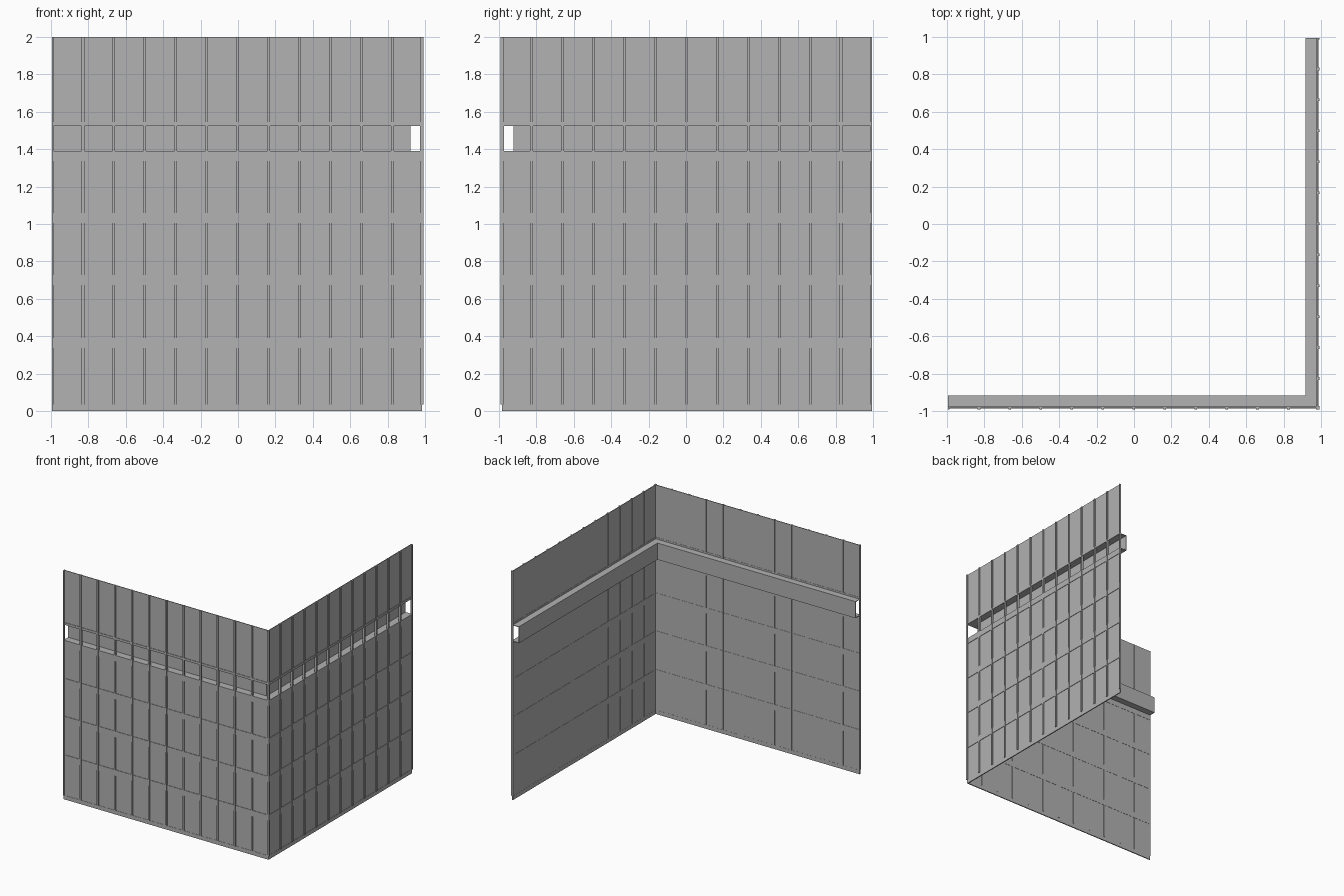
import bpy
import bmesh
from mathutils import Vector

if "Cube" in bpy.data.objects:
    bpy.data.objects.remove(bpy.data.objects["Cube"], do_unlink=True)

GREY = (0.445, 0.445, 0.445, 1.0)
steel = bpy.data.materials.new("grey_steel")
steel.use_nodes = True
steel.diffuse_color = GREY
steel.node_tree.nodes["Principled BSDF"].inputs["Base Color"].default_value = GREY

END = -0.995        # free end of each wall
OUT = 0.992         # outermost depth
SHEET_IN, SHEET_OUT = 0.977, 0.983
TRAY_IN = 0.918
TRAY_LOW, TRAY_HIGH = 1.39, 1.525
SKIN = 0.005


def add_box(bm, low, high):
    low, high = Vector(low), Vector(high)
    verts = bmesh.ops.create_cube(bm, size=1)["verts"]
    for v in verts:
        v.co = (low + high) / 2 + v.co * (high - low)


def build(name, boxes):
    """Boxes are (along0, along1, depth0, depth1, z0, z1); made for both walls."""
    for side in ("front", "side"):
        bm = bmesh.new()
        for a0, a1, d0, d1, z0, z1 in boxes:
            if side == "front":
                add_box(bm, (a0, -d1, z0), (a1, -d0, z1))
            else:
                add_box(bm, (d0, -a1, z0), (d1, -a0, z1))
        mesh = bpy.data.meshes.new(f"{side}_{name}")
        bm.to_mesh(mesh)
        bm.free()
        mesh.materials.append(steel)
        obj = bpy.data.objects.new(f"{side}_{name}", mesh)
        bpy.context.collection.objects.link(obj)


# Base strip under each wall
build("base_strip", [(END, 0.985, 0.976, 0.985, 0, 0.035)])

# Wall sheets below and above the recessed tray
build("wall_sheets", [(END, SHEET_OUT, SHEET_IN, SHEET_OUT, z0, z1)
                      for z0, z1 in ((0.035, TRAY_LOW), (TRAY_HIGH, 2.0))])

# Evenly spaced vertical ribs
ribs = []
for i in range(13):
    x = -0.9945 + i * 0.1655
    ribs.append((max(x - 0.007, END), min(x + 0.007, OUT), 0.974, OUT, 0.035, 2.0))
build("vertical_ribs", ribs)

# Horizontal rails, with a slim one over the tray
rails = [(z, z + 0.052) for z in (0.338, 0.675, 1.006, 1.338)] + [(TRAY_HIGH, 1.545)]
build("horizontal_rails", [(END, 0.987, 0.975, 0.987, z0, z1) for z0, z1 in rails])

# Recessed tray, open to the outside and at its ends
build("recessed_tray", [
    (END, TRAY_IN + SKIN, TRAY_IN, TRAY_IN + SKIN, TRAY_LOW - SKIN, TRAY_HIGH + SKIN),
    (END, SHEET_OUT, TRAY_IN, SHEET_OUT, TRAY_LOW - SKIN, TRAY_LOW),
    (END, SHEET_OUT, TRAY_IN, SHEET_OUT, TRAY_HIGH, TRAY_HIGH + SKIN),
])
